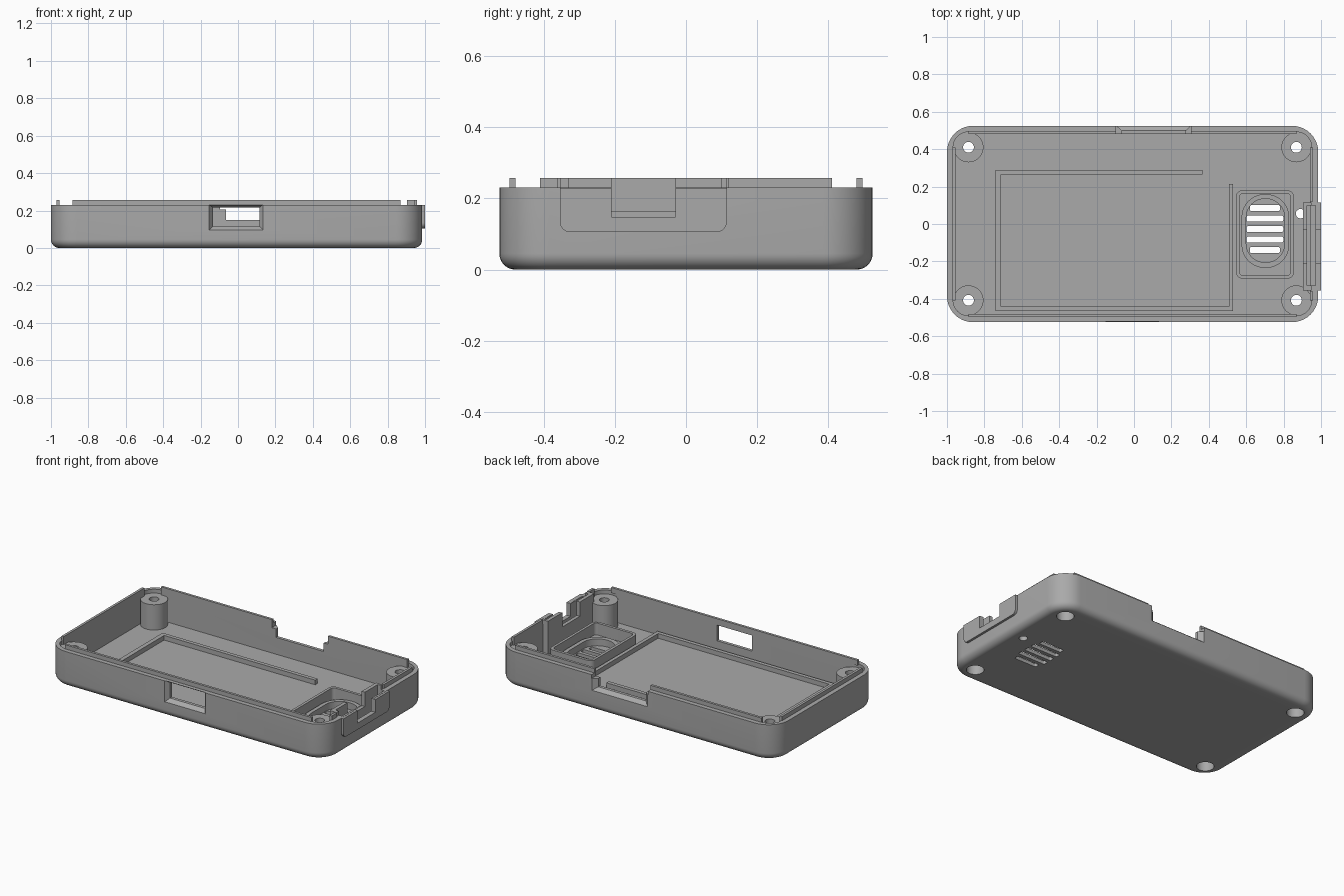
import bpy, bmesh, math
from mathutils import Vector

cube = bpy.data.objects.get("Cube")
if cube:
    bpy.data.objects.remove(cube, do_unlink=True)

grey = bpy.data.materials.new("plain_grey")
grey.use_nodes = True
grey.diffuse_color = (0.4, 0.4, 0.4, 1)
grey.node_tree.nodes["Principled BSDF"].inputs["Base Color"].default_value = (0.4, 0.4, 0.4, 1)

FLOOR, RIM, LIP = 0.042, 0.23, 0.257
STEPS = 10


def rounded(x0, x1, y0, y1, r):
    """2D outline, anticlockwise; r is one radius or (low, high) radii."""
    lo, hi = r if isinstance(r, tuple) else (r, r)
    pts = []
    for cx, cy, sx, sy, rad, start in ((x1, y0, -1, 1, lo, 270), (x1, y1, -1, -1, hi, 0),
                                       (x0, y1, 1, -1, hi, 90), (x0, y0, 1, 1, lo, 180)):
        if rad == 0:
            pts.append((cx, cy))
            continue
        for i in range(STEPS + 1):
            a = math.radians(start + 90 * i / STEPS)
            pts.append((cx + sx * rad + rad * math.cos(a), cy + sy * rad + rad * math.sin(a)))
    return pts


def circle(x, y, r, n=40):
    return [(x + r * math.cos(i * math.tau / n), y + r * math.sin(i * math.tau / n)) for i in range(n)]


def loft(name, rings, axis="z"):
    """Closed solid through (level, outline) rings along an axis."""
    place = {"z": lambda p, h: (p[0], p[1], h),
             "x": lambda p, h: (h, p[0], p[1]),
             "y": lambda p, h: (p[0], h, p[1])}[axis]
    bm = bmesh.new()
    loops = [[bm.verts.new(place(p, h)) for p in pts] for h, pts in rings]
    n = len(loops[0])
    for a, b in zip(loops, loops[1:]):
        for i in range(n):
            bm.faces.new((a[i], a[(i + 1) % n], b[(i + 1) % n], b[i]))
    bm.faces.new(loops[0][::-1])
    bm.faces.new(loops[-1])
    bmesh.ops.recalc_face_normals(bm, faces=bm.faces[:])
    mesh = bpy.data.meshes.new(name)
    bm.to_mesh(mesh)
    bm.free()
    mesh.materials.append(grey)
    ob = bpy.data.objects.new(name, mesh)
    bpy.context.collection.objects.link(ob)
    return ob


def prism(name, outline, z0, z1, axis="z"):
    return loft(name, [(z0, outline), (z1, outline)], axis)


def box(name, x0, x1, y0, y1, z0, z1):
    return prism(name, rounded(x0, x1, y0, y1, 0), z0, z1)


def cut(ob, *cutters):
    """Subtract cutters one by one and bake the result."""
    for c in cutters:
        c.hide_render = True
        mod = ob.modifiers.new("cut", "BOOLEAN")
        mod.operation, mod.solver, mod.object = "DIFFERENCE", "EXACT", c
    bpy.context.view_layer.update()
    dg = bpy.context.evaluated_depsgraph_get()
    mesh = bpy.data.meshes.new_from_object(ob.evaluated_get(dg))
    ob.modifiers.clear()
    ob.data = mesh
    for c in cutters:
        bpy.data.objects.remove(c, do_unlink=True)


# Outer tray with a rounded lower edge
X0, X1, Y, R, F = -1.0, 0.985, 0.525, 0.14, 0.045
rings = []
for i in range(9):
    a = math.pi / 2 * i / 8
    d = F * (1 - math.sin(a))
    rings.append((F * (1 - math.cos(a)), rounded(X0 + d, X1 - d, -Y + d, Y - d, R - d)))
rings.append((RIM, rounded(X0, X1, -Y, Y, R)))
case = loft("case_shell", rings)
W = 0.045
cutters = [prism("cavity", rounded(X0 + W, X1 - W, -Y + W, Y - W, R - W), FLOOR, 0.4)]

# Front window with a bevelled frame
outer, inner = rounded(-0.16, 0.14, 0.09, 0.237, 0), rounded(-0.135, 0.115, 0.115, 0.216, 0)
cutters.append(loft("front_window", [(-0.532, outer), (-0.5, inner), (-0.4, inner)], "y"))

# Back notch, bevelled outside and stepped at the top
wide, narrow = rounded(-0.1, 0.31, 0.125, 0.4, 0), rounded(-0.065, 0.275, 0.15, 0.4, 0)
cutters.append(loft("back_notch", [(0.4, narrow), (0.5, narrow), (0.531, wide)], "y"))
cutters.append(box("back_step", -0.095, 0.305, 0.4, 0.6, 0.205, 0.4))

# Side port notch and the groove behind it
cutters.append(box("port_groove", 0.925, 0.972, -0.33, 0.1, 0.105, 0.4))
cutters.append(box("port_notch", 0.93, 1.1, -0.21, -0.03, 0.147, 0.4))

# Speaker slots and small round hole through the floor
for k in range(5):
    y = 0.085 - 0.056 * k
    half = 0.08 if k in (0, 4) else 0.098
    cutters.append(prism("slot", rounded(0.7 - half, 0.7 + half, y - 0.016, y + 0.016, 0.008), -0.1, 0.1))
cutters.append(prism("speaker_recess", rounded(0.6, 0.805, -0.205, 0.135, 0.1), 0.022, 0.1))
cutters.append(prism("small_hole", circle(0.89, 0.055, 0.025), -0.1, 0.1))

# Screw openings in the corners
BOSS = 0.205
corners = [(x, y) for x in (-0.885, 0.868) for y in (-0.408, 0.41)]
for x, y in corners:
    cutters.append(prism("head_hole", circle(x, y, 0.052), -0.1, 0.1))
    cutters.append(prism("boss_clearance", circle(x, y, 0.082), BOSS, 0.4))
cut(case, *cutters)

# Corner screw bosses
parts = [case]
for i, (x, y) in enumerate(corners):
    boss = prism(f"screw_boss_{i + 1}", circle(x, y, 0.08), 0.022, BOSS)
    cut(boss, prism("head_hole", circle(x, y, 0.052), -0.1, 0.1),
        prism("screw_hole", circle(x, y, 0.029), 0.05, 0.4))
    parts.append(boss)

# Thin raised lips on the rim
T = 0.016
yl, xl, xr = Y - W, X0 + W, X1 - W
box("front_lip", -0.885, 0.87, -yl - T, -yl, 0.222, LIP)
box("back_lip_right", -0.885, -0.095, yl, yl + T, 0.2, LIP)
box("back_lip_left", 0.305, 0.87, yl, yl + T, 0.2, LIP)
box("right_lip", xl - T, xl, -0.41, 0.41, 0.2, LIP)
box("left_lip_front", xr, xr + T, -0.41, -0.36, 0.2, LIP)
box("left_lip_back", xr, xr + T, 0.12, 0.41, 0.2, LIP)

# Raised outer plate around the side port
plate = prism("port_plate", rounded(-0.355, 0.115, 0.105, 0.229, (0.03, 0)), 0.97, 1.0, "x")
cut(plate, box("port_notch", 0.9, 1.1, -0.21, -0.03, 0.147, 0.4))

# Inner slab that holds the port board
slab = box("port_board_holder", 0.903, 0.926, -0.355, 0.115, 0.03, LIP)
cut(slab, box("slab_notch", 0.8, 1.1, -0.21, -0.03, 0.165, 0.4))
for name, y0, y1 in (("front", -0.355, -0.33), ("back", 0.1, 0.115)):
    box(f"port_holder_{name}_end", 0.92, 0.95, y0, y1, 0.03, LIP)

# Low rails framing the display area
RAIL = 0.072
box("rail_back", -0.74, 0.365, 0.265, 0.29, 0.03, RAIL)
box("rail_right", -0.74, -0.712, -0.465, 0.29, 0.03, RAIL)
box("rail_front", -0.74, 0.53, -0.465, -0.44, 0.03, RAIL)
box("rail_left", 0.507, 0.53, -0.465, 0.215, 0.03, RAIL)

# Speaker box wall and the low ring inside it
wall = prism("speaker_box", rounded(0.545, 0.855, -0.292, 0.18, 0.035), 0.03, 0.118)
cut(wall, prism("box_inside", rounded(0.563, 0.838, -0.274, 0.162, 0.02), -0.1, 0.4))
ring = prism("speaker_ring", rounded(0.575, 0.83, -0.235, 0.16, 0.125), 0.03, 0.066)
cut(ring, prism("ring_inside", rounded(0.6, 0.805, -0.205, 0.135, 0.1), -0.1, 0.4))
parts += [wall, ring, plate]

# Smooth the rounded parts, keeping hard edges
bpy.ops.object.select_all(action="DESELECT")
for ob in parts:
    ob.select_set(True)
bpy.context.view_layer.objects.active = case
bpy.ops.object.shade_smooth_by_angle(angle=math.radians(30))
